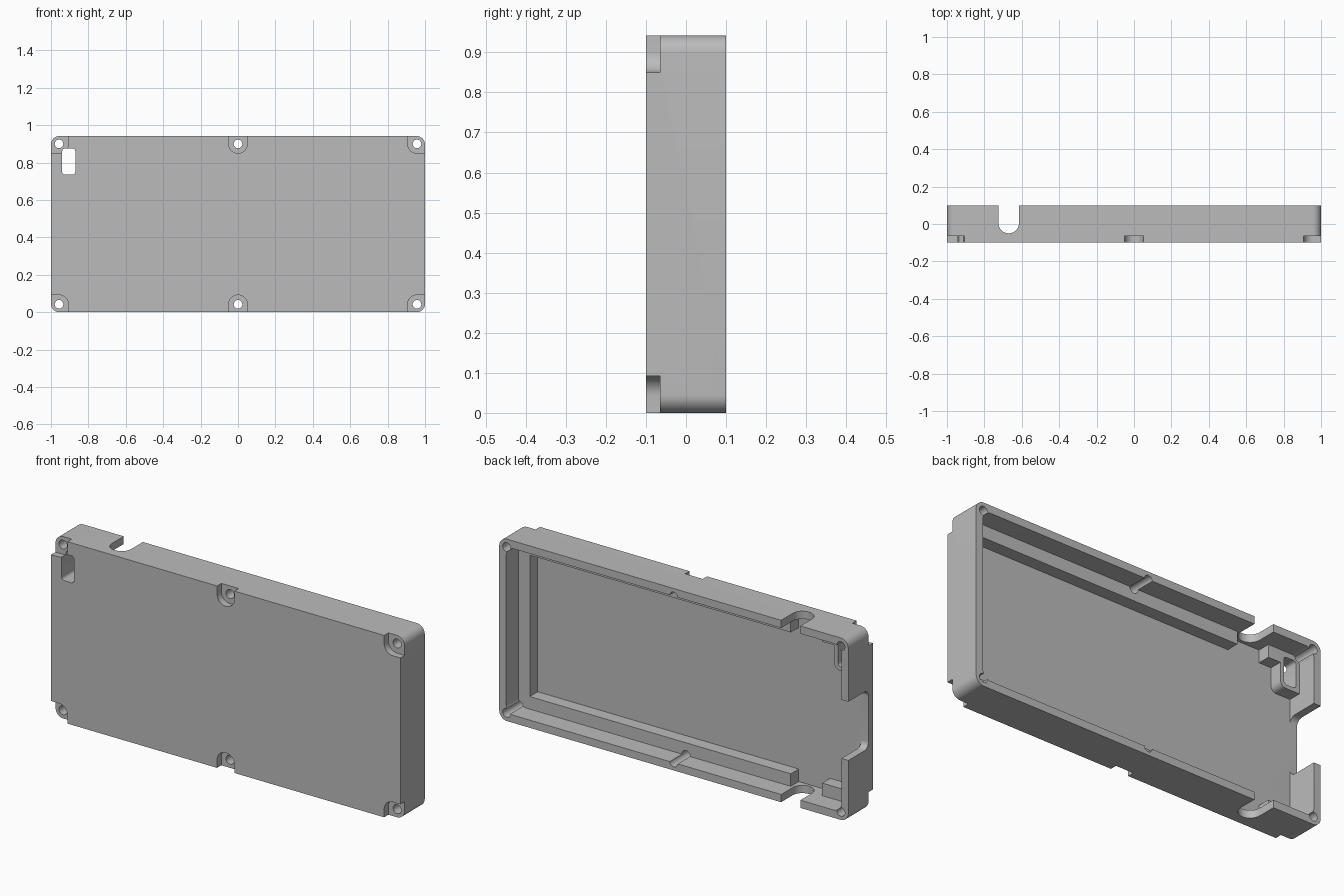
import bpy, bmesh, math

if "Cube" in bpy.data.objects:
    bpy.data.objects.remove(bpy.data.objects["Cube"])

H = 0.942          # overall height
MID = H / 2

mat = bpy.data.materials.new("light_grey")
mat.diffuse_color = (0.5, 0.5, 0.5, 1)
mat.use_nodes = True
mat.node_tree.nodes["Principled BSDF"].inputs["Base Color"].default_value = mat.diffuse_color


def rounded(x0, x1, z0, z1, radii, n=10):
    """Rectangle outline with corner radii ordered bottom-left, bottom-right, top-right, top-left."""
    if not isinstance(radii, (tuple, list)):
        radii = [radii] * 4
    corners = [(x0, z0, 1, 1, 180), (x1, z0, -1, 1, 270),
               (x1, z1, -1, -1, 0), (x0, z1, 1, -1, 90)]
    pts = []
    for (cx, cz, sx, sz, a0), r in zip(corners, radii):
        if r == 0:
            pts.append((cx, cz))
            continue
        for i in range(n + 1):
            a = math.radians(a0 + 90 * i / n)
            pts.append((cx + sx * r + r * math.cos(a), cz + sz * r + r * math.sin(a)))
    return pts


def circle(cx, cz, r, n=32):
    return [(cx + r * math.cos(2 * math.pi * i / n), cz + r * math.sin(2 * math.pi * i / n))
            for i in range(n)]


def prism(name, pts, lo, hi, axis="y"):
    """Extrude a 2D outline along one axis."""
    place = {"x": lambda p, d: (d, p[0], p[1]),
             "y": lambda p, d: (p[0], d, p[1]),
             "z": lambda p, d: (p[0], p[1], d)}[axis]
    bm = bmesh.new()
    a = [bm.verts.new(place(p, lo)) for p in pts]
    b = [bm.verts.new(place(p, hi)) for p in pts]
    n = len(pts)
    bm.faces.new(a)
    bm.faces.new(b[::-1])
    for i in range(n):
        j = (i + 1) % n
        bm.faces.new((a[j], a[i], b[i], b[j]))
    bmesh.ops.recalc_face_normals(bm, faces=bm.faces)
    me = bpy.data.meshes.new(name)
    bm.to_mesh(me)
    bm.free()
    ob = bpy.data.objects.new(name, me)
    bpy.context.collection.objects.link(ob)
    return ob


def combine(target, tool, op="DIFFERENCE"):
    bpy.context.view_layer.objects.active = target
    mod = target.modifiers.new("combine", "BOOLEAN")
    mod.operation, mod.solver, mod.object = op, "EXACT", tool
    bpy.ops.object.modifier_apply(modifier=mod.name)
    bpy.data.objects.remove(tool)


# outer shell
case = prism("enclosure_shell", rounded(-1, 1, 0, H, 0.045), -0.1, 0.1)
case.data.materials.append(mat)


def cut(pts, lo, hi, axis="y"):
    combine(case, prism("cutter", pts, lo, hi, axis))


# open back, leaving a stepped ledge around the inside
cut(rounded(-0.96, 0.96, 0.04, H - 0.04, 0.045), 0.0, 0.2)
# deep pocket down to the front plate
cut(rounded(-0.96, 0.895, 0.105, H - 0.105, 0), -0.065, 0.02)
# gaps in the ledges beside the cable slots
cut(rounded(-0.78, -0.60, 0.04, H - 0.04, 0), -0.065, 0.02)

# raised surround and window in the front plate
combine(case, prism("window_surround", rounded(-0.97, -0.85, 0.715, 0.86, (0, 0.03, 0, 0)),
                    -0.08, 0.0), "UNION")
cut(rounded(-0.94, -0.87, 0.735, 0.875, 0.015, 5), -0.2, 0.05)

# screw holes with counterbores that open to the outer edges
for sz in (-1, 1):
    cz = MID + sz * 0.429
    z0, z1 = (cz - 0.05, H + 0.1) if sz > 0 else (-0.1, cz + 0.05)
    for sx in (-1, 0, 1):
        cx = sx * 0.957
        x0 = -1.1 if sx < 0 else cx - 0.05
        x1 = 1.1 if sx > 0 else cx + 0.05
        inner = [(sx >= 0 and sz > 0), (sx <= 0 and sz > 0),
                 (sx <= 0 and sz < 0), (sx >= 0 and sz < 0)]
        cut(rounded(x0, x1, z0, z1, [0.0499 if k else 0 for k in inner]), -0.2, -0.065)
        cut(circle(cx, cz, 0.023), -0.2, 0.2)

# round-bottomed cable slots in the top and bottom walls
slot = rounded(-0.725, -0.615, -0.05, 0.2, (0.0549, 0.0549, 0, 0))
cut(slot, -0.1, 0.06, "z")
cut(slot, H - 0.06, H + 0.1, "z")

# wide opening in the left wall
cut(rounded(-0.065, 0.2, MID - 0.152, MID + 0.152, (0.035, 0, 0, 0.035)), -1.1, -0.94, "x")

bpy.ops.object.select_all(action="DESELECT")
case.select_set(True)
bpy.context.view_layer.objects.active = case
bpy.ops.object.shade_smooth_by_angle(angle=math.radians(30))
